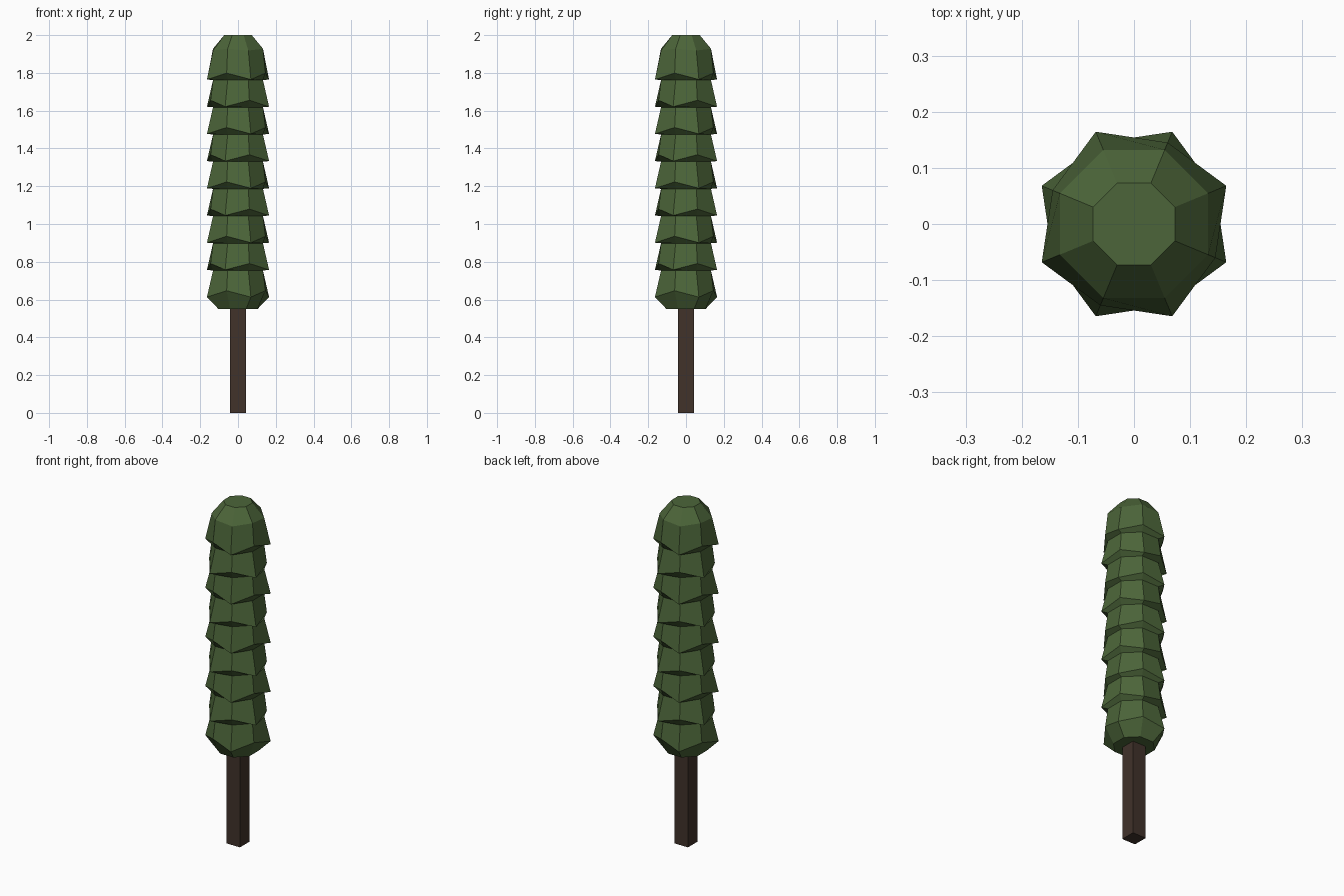
import bpy, bmesh, math

if "Cube" in bpy.data.objects:
    bpy.data.objects.remove(bpy.data.objects["Cube"])

def material(name, rgb):
    m = bpy.data.materials.new(name)
    m.diffuse_color = (*rgb, 1.0)
    m.use_nodes = True
    m.node_tree.nodes["Principled BSDF"].inputs["Base Color"].default_value = m.diffuse_color
    return m

def add_object(name, bm, mat):
    bmesh.ops.recalc_face_normals(bm, faces=bm.faces)
    me = bpy.data.meshes.new(name)
    bm.to_mesh(me)
    bm.free()
    me.materials.append(mat)
    ob = bpy.data.objects.new(name, me)
    bpy.context.collection.objects.link(ob)
    return ob

def loft(name, rings, mat):
    """Skin rings of points with flat quads and cap both ends."""
    bm = bmesh.new()
    loops = [[bm.verts.new(p) for p in ring] for ring in rings]
    for a, b in zip(loops, loops[1:]):
        n = len(a)
        for i in range(n):
            bm.faces.new((a[i], a[(i + 1) % n], b[(i + 1) % n], b[i]))
    bm.faces.new(loops[0])
    bm.faces.new(loops[-1])
    return add_object(name, bm, mat)

def octagon(r_even, z_even, r_odd=None, z_odd=None):
    r_odd = r_even if r_odd is None else r_odd
    z_odd = z_even if z_odd is None else z_odd
    pts = []
    for k in range(8):
        a = math.radians(22.5 + 45 * k)
        r, z = (r_even, z_even) if k % 2 == 0 else (r_odd, z_odd)
        pts.append((r * math.cos(a), r * math.sin(a), z))
    return pts

leaf = material("leaf green", (0.072, 0.13, 0.041))
bark = material("bark brown", (0.052, 0.032, 0.023))

# Trunk: plain square post
h = 0.043
square = [(-h, -h), (h, -h), (h, h), (-h, h)]
loft("trunk", [[(x, y, z) for x, y in square] for z in (0.0, 0.57)], bark)

# Foliage: nine tiers, drooping tips alternate between odd and even corners
TIERS, TOP_LIP, STEP = 9, 1.765, 0.144
rings = [octagon(0.079, 2.0), octagon(0.143, 1.918, 0.143, 1.928)]
for t in range(TIERS):
    z = TOP_LIP - STEP * t
    tip, notch = (0.178, z), (0.157, z + 0.034)
    rings.append(octagon(*tip, *notch) if t % 2 == 0 else octagon(*notch, *tip))
    if t < TIERS - 1:
        rings.append(octagon(0.143, z - 0.003))
rings.append(octagon(0.112, 0.55))
loft("foliage", rings, leaf)
